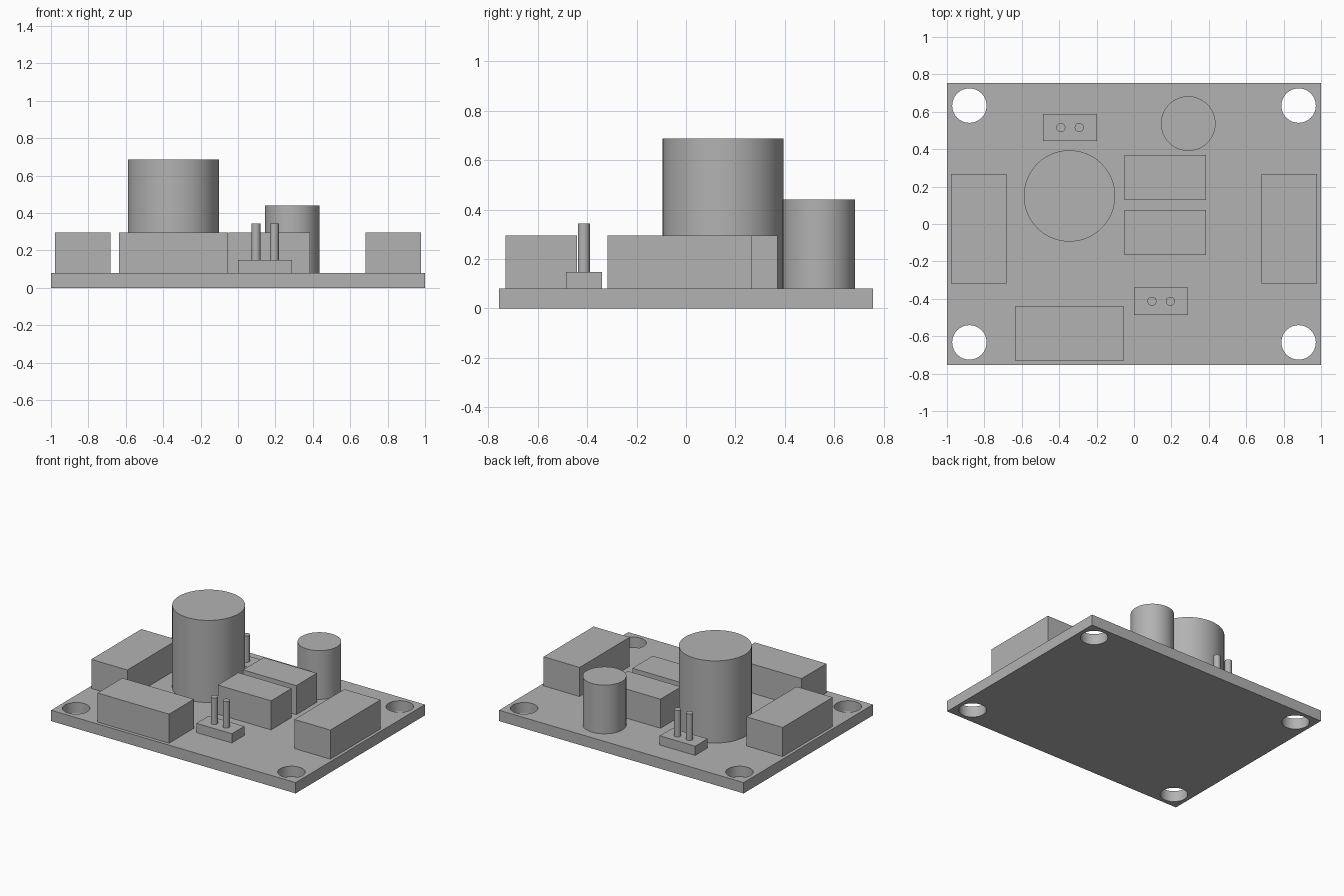
import bpy
import math

if "Cube" in bpy.data.objects:
    bpy.data.objects.remove(bpy.data.objects["Cube"], do_unlink=True)

BOARD = 0.08      # board thickness, the level the components stand on
BLOCK = 0.295     # top of the tall blocks
HEADER = 0.148    # top of the pin header bases

grey = bpy.data.materials.new("plain grey")
grey.use_nodes = True
colour = (0.45, 0.45, 0.45, 1)
grey.diffuse_color = colour
grey.node_tree.nodes["Principled BSDF"].inputs["Base Color"].default_value = colour


def box(name, x, y, z0, z1, width, depth):
    bpy.ops.mesh.primitive_cube_add(size=1, location=(x, y, (z0 + z1) / 2))
    ob = bpy.context.object
    ob.name = name
    ob.scale = (width, depth, z1 - z0)
    bpy.ops.object.transform_apply(location=False, rotation=False, scale=True)
    ob.data.materials.append(grey)
    return ob


def cylinder(name, x, y, z0, z1, radius, sides=64):
    bpy.ops.mesh.primitive_cylinder_add(vertices=sides, radius=radius, depth=z1 - z0,
                                        location=(x, y, (z0 + z1) / 2))
    ob = bpy.context.object
    ob.name = name
    ob.data.materials.append(grey)
    bpy.ops.object.shade_smooth_by_angle(angle=math.radians(30))
    return ob


# Board with a mounting hole in each corner
board = box("board", 0, 0, 0, BOARD, 2, 1.51)
for sx in (-1, 1):
    for sy in (-1, 1):
        cutter = cylinder("hole_cutter", sx * 0.88, sy * 0.633, -0.1, 0.2, 0.092, 48)
        cutter.hide_render = True
        bpy.context.view_layer.objects.active = board
        cut = board.modifiers.new("hole", "BOOLEAN")
        cut.operation = "DIFFERENCE"
        cut.solver = "EXACT"
        cut.object = cutter
        bpy.ops.object.modifier_apply(modifier=cut.name)
        bpy.data.objects.remove(cutter, do_unlink=True)
bpy.ops.object.select_all(action="DESELECT")
board.select_set(True)
bpy.context.view_layer.objects.active = board
bpy.ops.object.shade_smooth_by_angle(angle=math.radians(30))

# Terminal blocks at the sides and front
for side, sx in (("left", 1), ("right", -1)):
    box(side + "_terminal_block", sx * 0.83, -0.025, BOARD, BLOCK, 0.295, 0.585)
box("front_terminal_block", -0.345, -0.585, BOARD, BLOCK, 0.585, 0.29)

# Pair of relays in the middle
for place, y in (("front", -0.045), ("back", 0.249)):
    box(place + "_relay", 0.168, y, BOARD, BLOCK, 0.436, 0.24)

# Round capacitors
cylinder("large_capacitor", -0.345, 0.15, BOARD, 0.687, 0.244, 96)
cylinder("small_capacitor", 0.29, 0.537, BOARD, 0.44, 0.146, 64)

# Two-pin headers
for place, x, y in (("front", 0.145, -0.413), ("back", -0.342, 0.516)):
    box(place + "_header", x, y, BOARD, HEADER, 0.29, 0.145)
    for side, offset in (("right", -0.049), ("left", 0.049)):
        cylinder(f"{place}_{side}_pin", x + offset, y, HEADER, 0.343, 0.024, 32)
